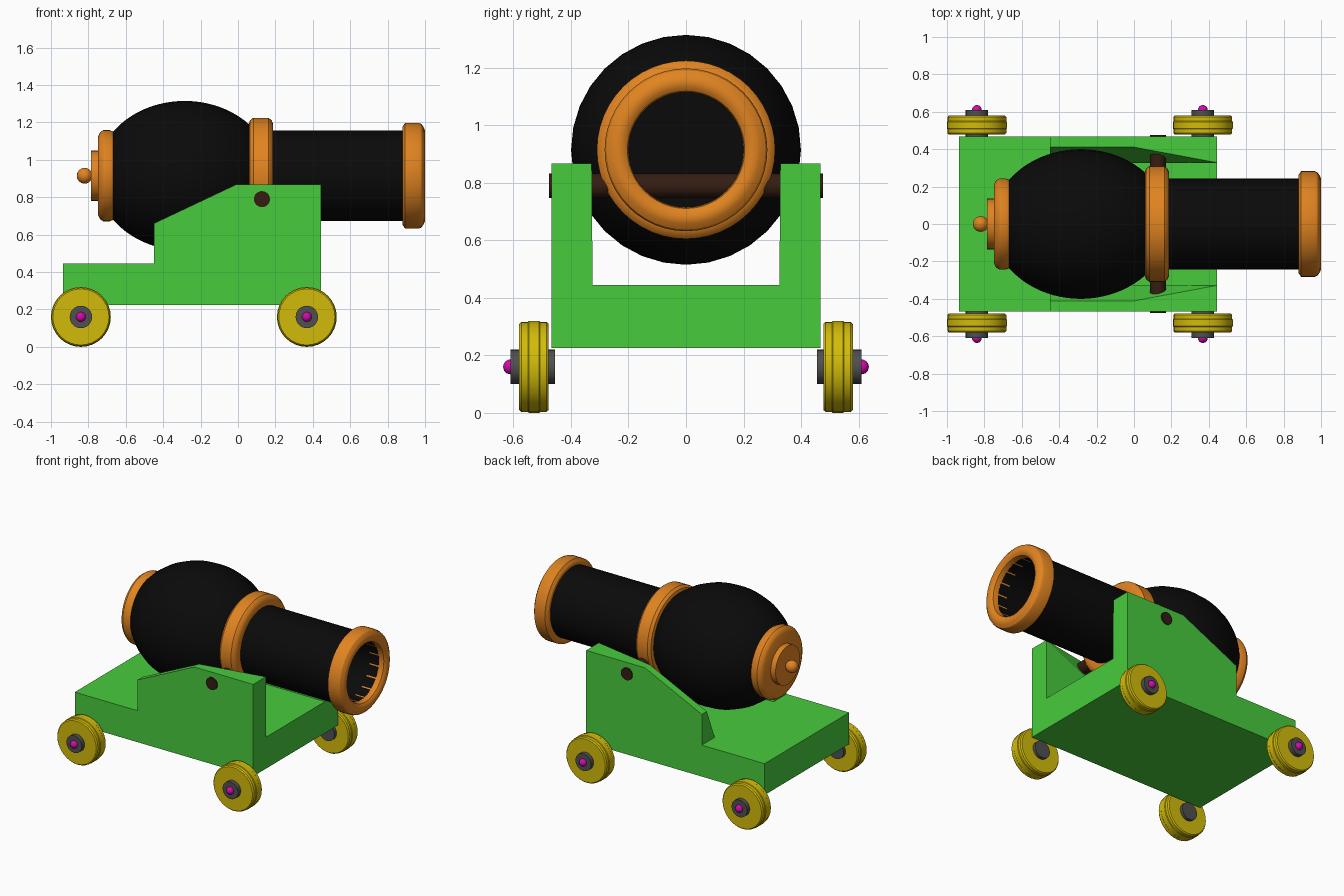
import bpy, bmesh
from math import sin, cos, pi, radians, sqrt

if "Cube" in bpy.data.objects:
    bpy.data.objects.remove(bpy.data.objects["Cube"])


def material(name, rgb):
    m = bpy.data.materials.new(name)
    m.diffuse_color = (*rgb, 1)
    m.use_nodes = True
    m.node_tree.nodes["Principled BSDF"].inputs["Base Color"].default_value = m.diffuse_color
    return m


IRON = material("black_iron", (0.003, 0.003, 0.003))
BRASS = material("orange_brass", (0.75, 0.23, 0.015))
GREEN = material("green_paint", (0.065, 0.6, 0.045))
BROWN = material("brown_wood", (0.035, 0.012, 0.006))
YELLOW = material("yellow_paint", (0.65, 0.5, 0.003))
GREY = material("dark_grey", (0.08, 0.08, 0.08))
PINK = material("magenta", (0.65, 0.003, 0.4))


def finish(name, bm, mat, smooth=True):
    bmesh.ops.recalc_face_normals(bm, faces=bm.faces)
    me = bpy.data.meshes.new(name)
    bm.to_mesh(me)
    bm.free()
    me.materials.append(mat)
    ob = bpy.data.objects.new(name, me)
    bpy.context.collection.objects.link(ob)
    if smooth:
        bpy.ops.object.select_all(action='DESELECT')
        ob.select_set(True)
        bpy.context.view_layer.objects.active = ob
        bpy.ops.object.shade_smooth_by_angle(angle=radians(30))
    return ob


def lathe(name, profile, mat, center, axis='X', closed=False, segs=32):
    """Spin (distance along axis, radius) points round the X or Y axis."""
    bm = bmesh.new()
    cx, cy, cz = center
    rings = []
    for s in range(segs):
        a = 2 * pi * s / segs
        ring = []
        for t, r in profile:
            u, w = r * sin(a), r * cos(a)
            p = (cx + t, cy + u, cz + w) if axis == 'X' else (cx + u, cy + t, cz + w)
            ring.append(bm.verts.new(p))
        rings.append(ring)
    n = len(profile)
    for s in range(segs):
        a, b = rings[s], rings[(s + 1) % segs]
        for i in range(n if closed else n - 1):
            j = (i + 1) % n
            bm.faces.new((a[i], a[j], b[j], b[i]))
    bmesh.ops.remove_doubles(bm, verts=bm.verts, dist=1e-5)
    return finish(name, bm, mat)


def ball(name, center, r, mat):
    bm = bmesh.new()
    bmesh.ops.create_uvsphere(bm, u_segments=20, v_segments=12, radius=r)
    bmesh.ops.translate(bm, vec=center, verts=bm.verts)
    return finish(name, bm, mat)


def rod(name, center, y0, y1, r, mat, segs=24):
    return lathe(name, [(y0, 0), (y0, r), (y1, r), (y1, 0)], mat, center, 'Y', segs=segs)


# barrel: swollen breech, straight chase and hollow bore
AXIS = (0, 0, 0.915)
breech = []
for i in range(25):
    x = -0.70 + 0.80 * i / 24
    breech.append((x, 0.4 * sqrt(1 - ((x + 0.285) / 0.474) ** 2)))
lathe("barrel", [(-0.70, 0)] + breech +
      [(0.10, 0.242), (0.95, 0.242), (0.95, 0.2), (0.0, 0.2), (0.0, 0)], IRON, AXIS)

# brass bands
lathe("muzzle_ring", [(0.88, 0.2), (0.88, 0.262), (0.893, 0.283), (0.965, 0.283),
                      (0.98, 0.277), (0.994, 0.258), (1.0, 0.24), (0.996, 0.218),
                      (0.985, 0.204), (0.97, 0.2)], BRASS, AXIS, closed=True, segs=48)
lathe("middle_ring", [(0.058, 0.235), (0.058, 0.275), (0.064, 0.296), (0.082, 0.31),
                      (0.163, 0.31), (0.18, 0.296), (0.188, 0.275), (0.188, 0.235)],
      BRASS, AXIS, closed=True, segs=48)
lathe("breech_ring", [(-0.65, 0), (-0.658, 0.215), (-0.668, 0.236), (-0.685, 0.244),
                      (-0.72, 0.244), (-0.738, 0.232), (-0.749, 0.21), (-0.749, 0)],
      BRASS, AXIS, segs=48)
lathe("breech_plate", [(-0.74, 0), (-0.74, 0.135), (-0.787, 0.135), (-0.787, 0)], BRASS, AXIS)
ball("breech_knob", (-0.82, 0, 0.915), 0.042, BRASS)

# pivot rod through barrel and cheeks
rod("pivot_rod", (0.128, 0, 0.79), -0.476, 0.476, 0.043, BROWN)

# carriage bed
bm = bmesh.new()
bmesh.ops.create_cube(bm, size=1)
bmesh.ops.scale(bm, vec=(1.38, 0.936, 0.22), verts=bm.verts)
bmesh.ops.translate(bm, vec=(-0.245, 0, 0.335), verts=bm.verts)
finish("carriage_bed", bm, GREEN, False)

# cheeks: x, z, inner y (the inner face leans back towards the rear)
CHEEK = [(-0.45, 0.445, 0.325), (-0.45, 0.66, 0.413), (-0.01, 0.868, 0.413),
         (0.445, 0.868, 0.328), (0.445, 0.445, 0.325)]
for side, s in (("left", 1), ("right", -1)):
    bm = bmesh.new()
    outer = [bm.verts.new((x, s * 0.468, z)) for x, z, y in CHEEK]
    inner = [bm.verts.new((x, s * y, z)) for x, z, y in CHEEK]
    bm.faces.new(outer)
    for tri in ((0, 1, 2), (0, 2, 3), (0, 3, 4)):
        bm.faces.new([inner[k] for k in tri])
    for i in range(5):
        j = (i + 1) % 5
        bm.faces.new((outer[i], outer[j], inner[j], inner[i]))
    finish("cheek_" + side, bm, GREEN, False)

    # wheels, hubs and hub caps
    for end, x in (("rear", -0.84), ("front", 0.368)):
        tag = f"{end}_{side}"
        c = (x, 0, 0.16)
        wheel = [(0.478, 0), (0.478, 0.15), (0.486, 0.157), (0.507, 0.157), (0.511, 0.16),
                 (0.546, 0.16), (0.55, 0.157), (0.572, 0.157), (0.58, 0.15), (0.58, 0)]
        lathe("wheel_" + tag, [(s * t, r) for t, r in wheel], YELLOW, c, 'Y')
        rod("hub_" + tag, c, s * 0.456, s * 0.61, 0.06, GREY)
        ball("hub_cap_" + tag, (x, s * 0.61, 0.16), 0.026, PINK)
